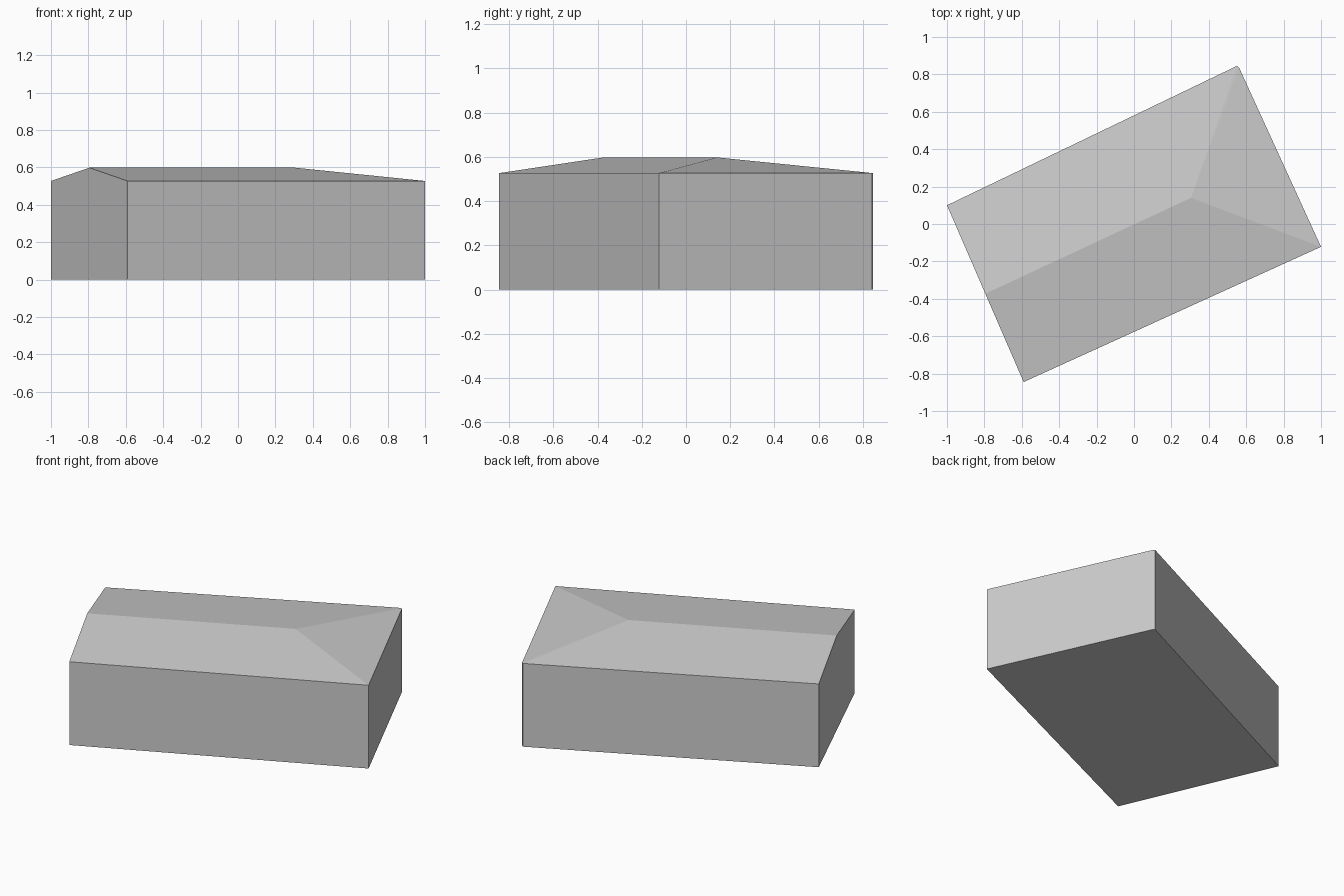
import bpy
import bmesh

cube = bpy.data.objects.get("Cube")
if cube:
    bpy.data.objects.remove(cube, do_unlink=True)

EAVE, RIDGE = 0.527, 0.598

# Plain grey for the whole building
grey = bpy.data.materials.new("plain grey")
grey.use_nodes = True
colour = (0.6, 0.6, 0.6, 1)
grey.diffuse_color = colour
grey.node_tree.nodes["Principled BSDF"].inputs["Base Color"].default_value = colour


def make_object(name, bm):
    bmesh.ops.recalc_face_normals(bm, faces=bm.faces)
    mesh = bpy.data.meshes.new(name)
    bm.to_mesh(mesh)
    bm.free()
    mesh.materials.append(grey)
    obj = bpy.data.objects.new(name, mesh)
    bpy.context.collection.objects.link(obj)
    return obj


# Footprint, with a narrow cut across the back corner
footprint = [(-1, 0.1), (-0.59, -0.845), (1, -0.122), (0.562, 0.836), (0.55, 0.845)]
bm = bmesh.new()
base = [bm.verts.new((x, y, 0)) for x, y in footprint]
eave = [bm.verts.new((x, y, EAVE)) for x, y in footprint]
gable_top = bm.verts.new(((-1 - 0.59) / 2, (0.1 - 0.845) / 2, RIDGE))
hip_top = bm.verts.new((0.305, 0.14, RIDGE))

# Floor and walls; the first wall rises into the gable
bm.faces.new(base)
count = len(base)
for i in range(count):
    j = (i + 1) % count
    peak = [gable_top] if i == 0 else []
    bm.faces.new([base[i], base[j], eave[j]] + peak + [eave[i]])

# Roof: two long slopes, the hip end and the sliver at the cut corner
west, south, east, corner, north = eave
bm.faces.new((south, east, hip_top, gable_top))
bm.faces.new((north, west, gable_top, hip_top))
bm.faces.new((east, corner, hip_top))
bm.faces.new((corner, north, hip_top))
make_object("hipped_building", bm)
